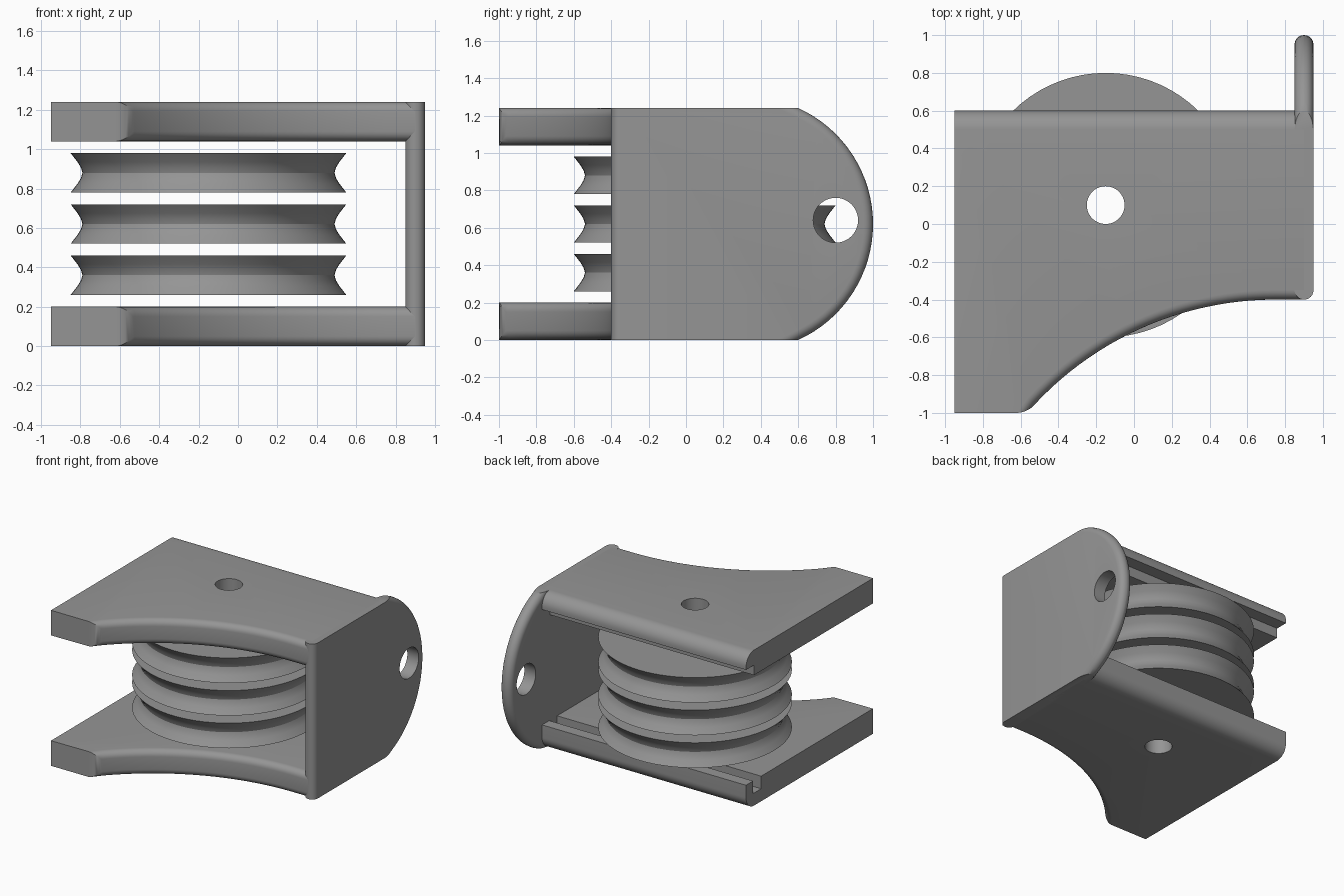
import bpy, bmesh, math
from mathutils import Vector, Matrix

if "Cube" in bpy.data.objects:
    bpy.data.objects.remove(bpy.data.objects["Cube"])

grey = bpy.data.materials.new("plain_grey")
grey.diffuse_color = (0.3, 0.3, 0.3, 1)
grey.use_nodes = True
grey.node_tree.nodes["Principled BSDF"].inputs["Base Color"].default_value = grey.diffuse_color


def finish(name, bm):
    bmesh.ops.recalc_face_normals(bm, faces=bm.faces[:])
    me = bpy.data.meshes.new(name)
    bm.to_mesh(me)
    bm.free()
    me.materials.append(grey)
    ob = bpy.data.objects.new(name, me)
    bpy.context.collection.objects.link(ob)
    return ob


def smooth(ob):
    bpy.ops.object.select_all(action='DESELECT')
    ob.select_set(True)
    bpy.context.view_layer.objects.active = ob
    bpy.ops.object.shade_smooth_by_angle(angle=math.radians(30))


def prism(points, offset):
    """Closed outline extruded along an offset vector."""
    bm = bmesh.new()
    face = bm.faces.new([bm.verts.new(p) for p in points])
    ext = bmesh.ops.extrude_face_region(bm, geom=[face])
    bmesh.ops.translate(bm, vec=offset, verts=[v for v in ext["geom"] if isinstance(v, bmesh.types.BMVert)])
    return bm


def round_edges(bm, test, radius, segments=6):
    """Round every edge whose two end points pass the test."""
    edges = [e for e in bm.edges if test(e.verts[0].co, e.verts[1].co)]
    bmesh.ops.bevel(bm, geom=edges, offset=radius, segments=segments, profile=0.5,
                    affect='EDGES', clamp_overlap=False)


def cut(ob, bm):
    """Subtract a cutter and remove it."""
    cutter = finish("cutter", bm)
    cutter.hide_render = True
    mod = ob.modifiers.new("cut", 'BOOLEAN')
    mod.operation, mod.solver, mod.object = 'DIFFERENCE', 'EXACT', cutter
    bpy.ops.object.select_all(action='DESELECT')
    bpy.context.view_layer.objects.active = ob
    ob.select_set(True)
    bpy.ops.object.modifier_apply(modifier=mod.name)
    bpy.data.objects.remove(cutter)


def box(lo, hi):
    bm = bmesh.new()
    lo, hi = Vector(lo), Vector(hi)
    bmesh.ops.create_cube(bm, size=1, matrix=Matrix.Translation((lo + hi) / 2) @ Matrix.Diagonal((*(hi - lo), 1)))
    return bm


def cylinder(center, radius, depth, axis='Z'):
    bm = bmesh.new()
    rot = Matrix.Rotation(math.pi / 2, 4, 'Y') if axis == 'X' else Matrix()
    bmesh.ops.create_cone(bm, cap_ends=True, segments=48, radius1=radius, radius2=radius, depth=depth,
                          matrix=Matrix.Translation(center) @ rot)
    return bm


# Top and bottom plates with a concave front edge
CX, R = 0.75, 1.743
a0 = math.asin(1.316 / R)
arc = [(CX - R * math.sin(a0 * (1 - i / 24)), -0.4 - R + R * math.cos(a0 * (1 - i / 24)), 0) for i in range(25)]
outline = [(-0.95, 0.6, 0), (-0.95, -1, 0)] + arc + [(0.9, -0.4, 0), (0.9, 0.6, 0)]


def on_front_curve(a, b):
    inside = all(p.x > -0.7 and p.y < -0.39 for p in (a, b))
    return inside and (abs(a.z - b.z) < 0.01 or a.x < 0)\
        and not (abs(a.z - b.z) > 0.01 and a.y > -0.99)


def make_plate(name, top):
    bm = prism(outline, (0, 0, 0.2))
    round_edges(bm, on_front_curve, 0.05)
    round_edges(bm, lambda a, b: a.y > 0.59 and b.y > 0.59 and a.z < 0.01 and b.z < 0.01, 0.1, 10)
    if top:
        for v in bm.verts:
            v.co.z = 1.24 - v.co.z
    ob = finish(name, bm)
    # sliding-panel channel near the back edge
    if top:
        cut(ob, box((-1.1, 0.5, 0.9), (0.85, 0.7, 1.12)))
    else:
        cut(ob, box((-1.1, 0.41, 0.1), (0.85, 0.51, 0.4)))
    cut(ob, cylinder((-0.15, 0.1, 0.62), 0.1, 2))
    smooth(ob)


make_plate("bottom_plate", False)
make_plate("top_plate", True)

# Side plate with a rounded rear end and an eye hole
R2 = (0.62 ** 2 + 0.4 ** 2) / 0.8
b0 = math.asin(0.62 / R2)
end = [(0.85, 1 - R2 + R2 * math.cos(b0 * t / 16), 0.62 + R2 * math.sin(b0 * t / 16)) for t in range(-16, 17)]
bm = prism([(0.85, -0.4, 1.24), (0.85, -0.4, 0)] + end, (0.1, 0, 0))
round_edges(bm, lambda a, b: abs(a.x - b.x) < 0.01 and (
    (a.y > 0.59 and b.y > 0.59) or (a.y < -0.39 and b.y < -0.39)), 0.049)
side = finish("side_plate", bm)
cut(side, cylinder((0.9, 0.8, 0.64), 0.12, 0.5, 'X'))
smooth(side)

# Three grooved wheels spun from one profile
groove = [(0.7, 0), (0.665, 0.045), (0.648, 0.073), (0.64, 0.1), (0.648, 0.127), (0.665, 0.155), (0.7, 0.2)]
for i in range(3):
    bm = bmesh.new()
    pts = [(0.1, 0)] + groove + [(0.1, 0.2)]
    vs = [bm.verts.new((r, 0, z)) for r, z in pts]
    es = [bm.edges.new((vs[k], vs[(k + 1) % len(vs)])) for k in range(len(vs))]
    bmesh.ops.spin(bm, geom=vs + es, cent=(0, 0, 0), axis=(0, 0, 1), angle=2 * math.pi, steps=72)
    bmesh.ops.remove_doubles(bm, verts=bm.verts[:], dist=0.0005)
    bmesh.ops.translate(bm, vec=(-0.15, 0.1, 0.26 + 0.26 * i), verts=bm.verts[:])
    smooth(finish(f"wheel_{i + 1}", bm))
